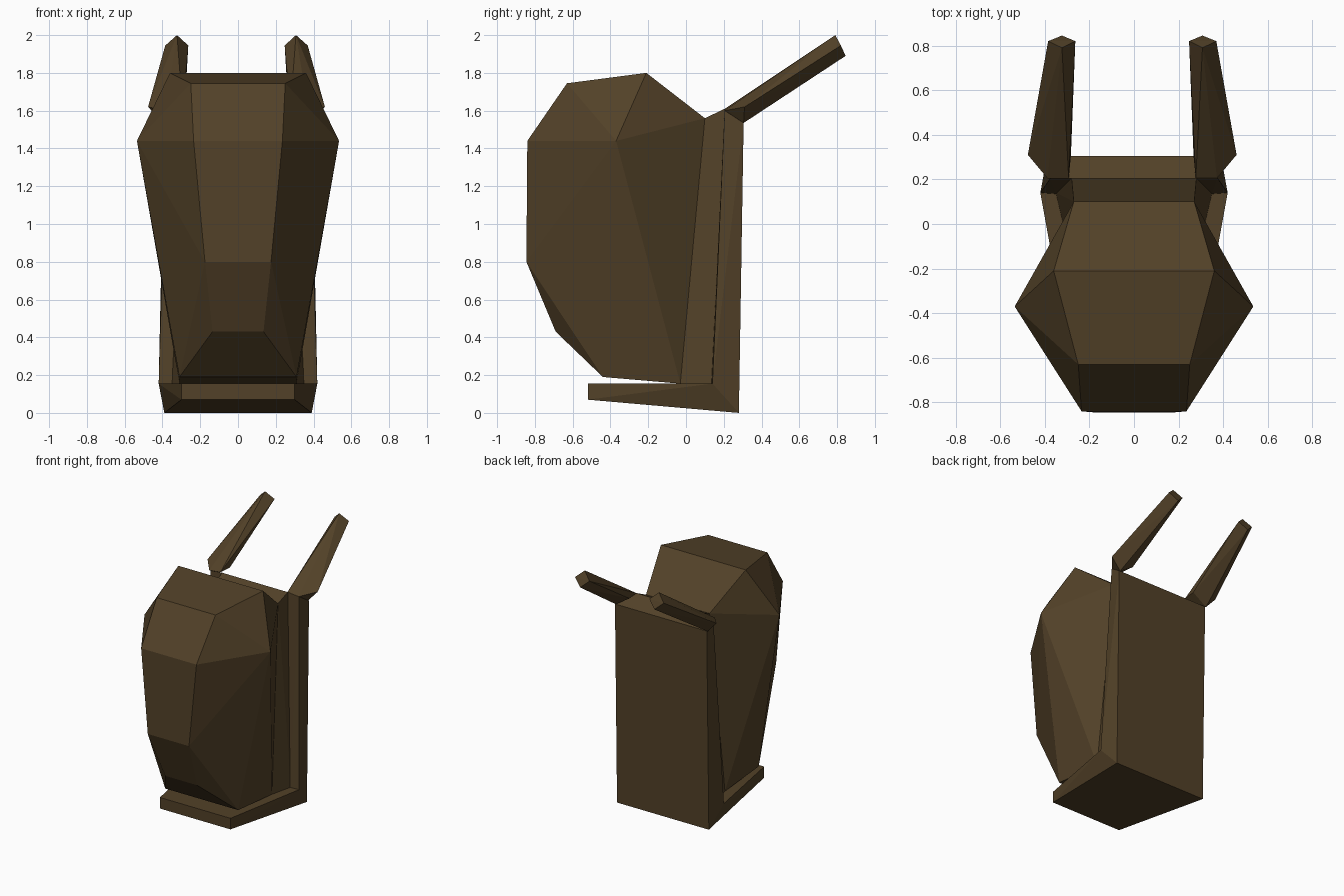
import bpy, bmesh

if "Cube" in bpy.data.objects:
    bpy.data.objects.remove(bpy.data.objects["Cube"])

brown = bpy.data.materials.new("dark brown")
brown.diffuse_color = (0.085, 0.053, 0.021, 1)
brown.use_nodes = True
brown.node_tree.nodes["Principled BSDF"].inputs["Base Color"].default_value = brown.diffuse_color


def mirrored(points):
    return [(s * x, y, z) for x, y, z in points for s in (1, -1)]


def faceted(name, points):
    """Flat-faced solid wrapped around a few corner points."""
    bm = bmesh.new()
    verts = [bm.verts.new(p) for p in points]
    out = bmesh.ops.convex_hull(bm, input=verts)
    junk = {g for g in out["geom_interior"] + out["geom_unused"]
            if isinstance(g, bmesh.types.BMVert)}
    if junk:
        bmesh.ops.delete(bm, geom=list(junk), context='VERTS')
    bmesh.ops.dissolve_limit(bm, angle_limit=0.03, verts=bm.verts, edges=bm.edges)
    bmesh.ops.recalc_face_normals(bm, faces=bm.faces)
    mesh = bpy.data.meshes.new(name)
    bm.to_mesh(mesh)
    bm.free()
    mesh.materials.append(brown)
    ob = bpy.data.objects.new(name, mesh)
    bpy.context.collection.objects.link(ob)
    return ob


# Bulging sack: half-width, y, z around the side profile, plus the side point
faceted("sack", mirrored([
    (0.235, -0.84, 1.44), (0.25, -0.63, 1.745), (0.36, -0.21, 1.80),
    (0.27, 0.10, 1.56), (0.31, -0.03, 0.155), (0.31, -0.44, 0.19),
    (0.135, -0.69, 0.43), (0.175, -0.845, 0.80), (0.535, -0.37, 1.44)]))

# Filler between sack and back board
faceted("sack_back_pad", mirrored([
    (0.27, 0.10, 1.56), (0.31, -0.03, 0.155),
    (0.28, 0.205, 1.61), (0.35, 0.14, 0.155)]))

# Upright back board
faceted("back_board", mirrored([
    (0.28, 0.205, 1.61), (0.375, 0.205, 1.60), (0.42, 0.14, 0.155),
    (0.35, 0.135, 0.155), (0.39, 0.28, 0.0), (0.39, 0.305, 1.535)]))

# Wedge-shaped foot shelf under the sack
faceted("foot_shelf", mirrored([
    (0.30, -0.52, 0.155), (0.42, 0.14, 0.155),
    (0.30, -0.52, 0.07), (0.39, 0.28, 0.0)]))

# Two tapering handles with diamond tips, sloping up to the rear
handle = [(0.285, 0.205, 1.61), (0.38, 0.205, 1.60), (0.468, 0.31, 1.62),
          (0.39, 0.305, 1.535), (0.275, 0.305, 1.61),
          (0.315, 0.79, 2.0), (0.255, 0.82, 1.945),
          (0.377, 0.82, 1.945), (0.315, 0.845, 1.89)]
for side, name in ((1, "right_handle"), (-1, "left_handle")):
    faceted(name, [(side * x - 0.008, y, z) for x, y, z in handle])
